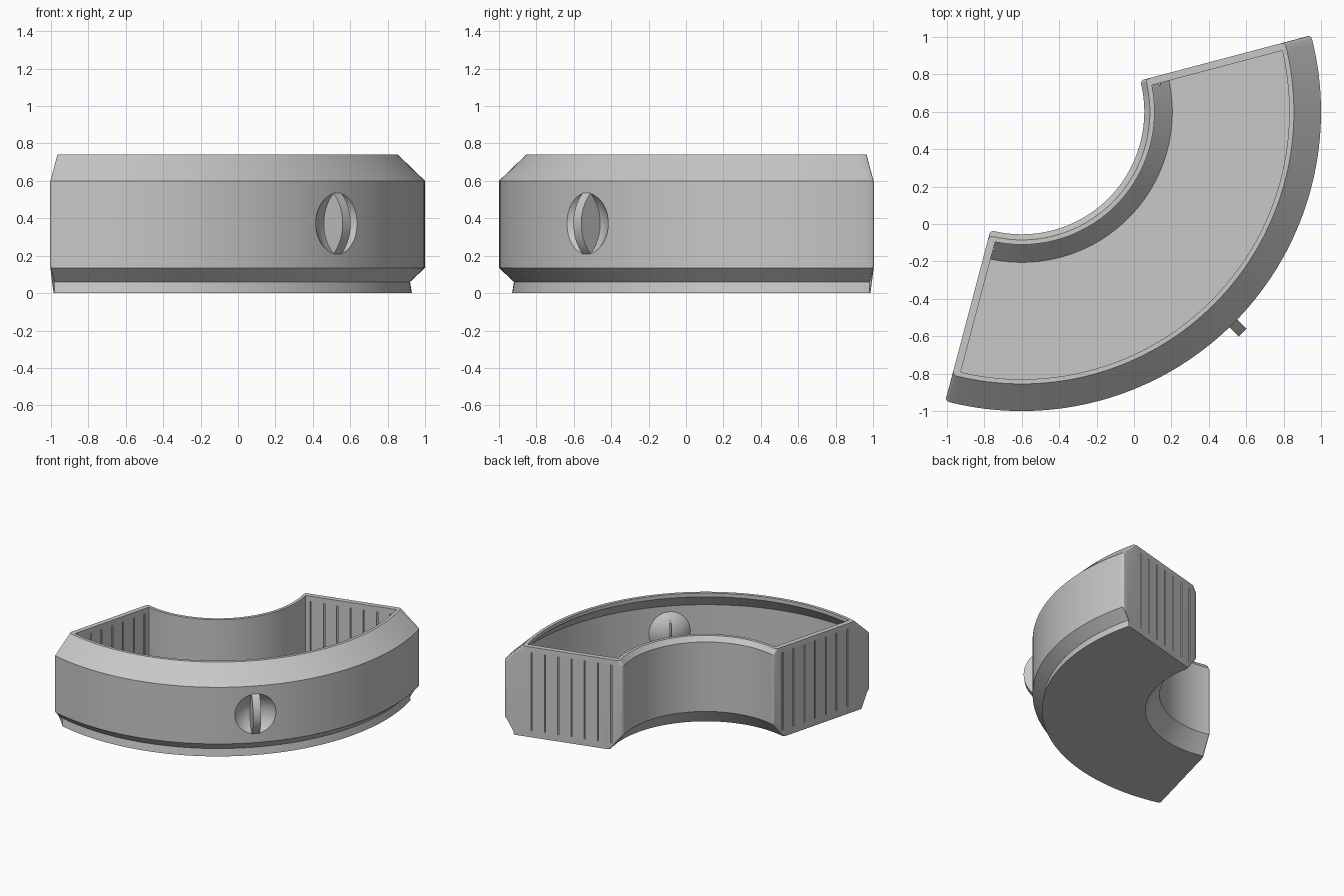
import bpy, bmesh, math
from mathutils import Matrix, Vector

if "Cube" in bpy.data.objects:
    bpy.data.objects.remove(bpy.data.objects["Cube"])

CENTRE = Vector((-0.6, 0.6, 0))     # centre of the ring
MID = math.radians(-45)             # direction the sector points
HALF = math.radians(59.8)           # half the sector's opening
WALL = 0.04
R = 1.6
KNOB_Z = 0.372

grey = bpy.data.materials.new("light grey plastic")
grey.use_nodes = True
colour = (0.58, 0.58, 0.58, 1)
grey.diffuse_color = colour
grey.node_tree.nodes["Principled BSDF"].inputs["Base Color"].default_value = colour


def make_object(name, bm):
    bmesh.ops.recalc_face_normals(bm, faces=bm.faces)
    mesh = bpy.data.meshes.new(name)
    bm.to_mesh(mesh)
    bm.free()
    mesh.materials.append(grey)
    obj = bpy.data.objects.new(name, mesh)
    bpy.context.collection.objects.link(obj)
    return obj


def frame(angle, radius, z):
    """Local x points outward, y along the ring, z up."""
    out = Vector((math.cos(angle), math.sin(angle), 0))
    return Matrix.Translation(CENTRE + out * radius + Vector((0, 0, z))) @ Matrix.Rotation(angle, 4, 'Z')


def sector(name, profile, inset=0, rounding=0, steps=72):
    """Sweep a closed (radius, height) profile round the ring."""
    bm = bmesh.new()
    rings = []
    for i in range(steps + 1):
        t = 2 * i / steps - 1
        ring = []
        for r, z in profile:
            a = MID + t * (HALF - math.asin(inset / r))
            ring.append(bm.verts.new(CENTRE + Vector((r * math.cos(a), r * math.sin(a), z))))
        rings.append(ring)
    n = len(profile)
    for a, b in zip(rings, rings[1:]):
        for k in range(n):
            bm.faces.new((a[k], a[(k + 1) % n], b[(k + 1) % n], b[k]))
    caps = [bm.faces.new(rings[0]), bm.faces.new(rings[-1])]
    if rounding:
        edges = [e for c in caps for e in c.edges
                 if abs(e.verts[0].co.z - e.verts[1].co.z) > 0.01]
        bmesh.ops.bevel(bm, geom=edges, offset=rounding, segments=3,
                        profile=0.5, affect='EDGES', clamp_overlap=True)
    return make_object(name, bm)


def ball(name, radius, matrix):
    bm = bmesh.new()
    bmesh.ops.create_uvsphere(bm, u_segments=64, v_segments=32, radius=radius, matrix=matrix)
    return make_object(name, bm)


def add_box(bm, matrix, size):
    bmesh.ops.create_cube(bm, size=1, matrix=matrix @ Matrix.Diagonal((*size, 1)))


def cut(target, cutter):
    cutter.hide_render = True
    mod = target.modifiers.new("cut", 'BOOLEAN')
    mod.operation = 'DIFFERENCE'
    mod.solver = 'EXACT'
    mod.object = cutter
    bpy.context.view_layer.objects.active = target
    bpy.ops.object.modifier_apply(modifier=mod.name)
    bpy.data.objects.remove(cutter)


# Solid sector and the hollow inside it
tray = sector("tray", [(0.76, 0), (1.53, 0), (1.52, 0.06), (R, 0.135), (R, 0.6),
                       (1.455, 0.74), (0.685, 0.74), (0.655, 0.70), (0.655, 0.13)],
              rounding=0.025)
hollow = sector("hollow", [(0.805, 0.03), (1.49, 0.03), (1.485, 0.075), (1.56, 0.15),
                           (1.56, 0.585), (1.43, 0.71), (1.43, 0.80), (0.71, 0.80),
                           (0.71, 0.13)], inset=WALL)

# Finger dimple with its shell bulging into the hollow
chord, depth = 0.163, 0.075
dish = (chord ** 2 + depth ** 2) / (2 * depth)
dish_place = frame(MID, R - depth + dish, KNOB_Z)
cut(hollow, ball("bulge", dish + 0.03, dish_place))
cut(tray, hollow)
cut(tray, ball("dimple", dish, dish_place))

# Narrow slot down the back of the dimple
bm = bmesh.new()
add_box(bm, frame(MID, R - 0.11, KNOB_Z), (0.07, 0.012, 0.26))
cut(tray, make_object("dimple_slot", bm))

# Rows of narrow upright slits on both faces of each end wall
bm = bmesh.new()
for side in (-1, 1):
    for i in range(7):
        r = 0.75 + 0.105 * i
        place = frame(MID + side * HALF, r, 0.375)
        for offset in (0, WALL):
            add_box(bm, place @ Matrix.Translation((0, -side * offset, 0)),
                    (0.011, 0.02, 0.64))
cut(tray, make_object("slits", bm))

# Upright finger grip: a lens outline given thickness
bm = bmesh.new()
steps = 20
outline = []
for bulge in (0.07, -depth - 0.008):
    for i in range(steps):
        t = 1 - 2 * i / steps
        z = chord * t * (1 if bulge > 0 else -1)
        rad = (chord ** 2 + bulge ** 2) / (2 * abs(bulge))
        x = math.sqrt(rad ** 2 - z ** 2) - rad + abs(bulge)
        outline.append(bm.verts.new((math.copysign(x, bulge), -0.03, z)))
face = bm.faces.new(outline)
extruded = bmesh.ops.extrude_face_region(bm, geom=[face])
moved = [v for v in extruded["geom"] if isinstance(v, bmesh.types.BMVert)]
bmesh.ops.translate(bm, verts=moved, vec=(0, 0.06, 0))
bm.transform(frame(MID, R, KNOB_Z))
grip = make_object("finger_grip", bm)

# Smooth curves, crisp edges
bpy.ops.object.select_all(action='DESELECT')
for obj in (tray, grip):
    obj.select_set(True)
bpy.context.view_layer.objects.active = tray
bpy.ops.object.shade_smooth_by_angle(angle=math.radians(25))
